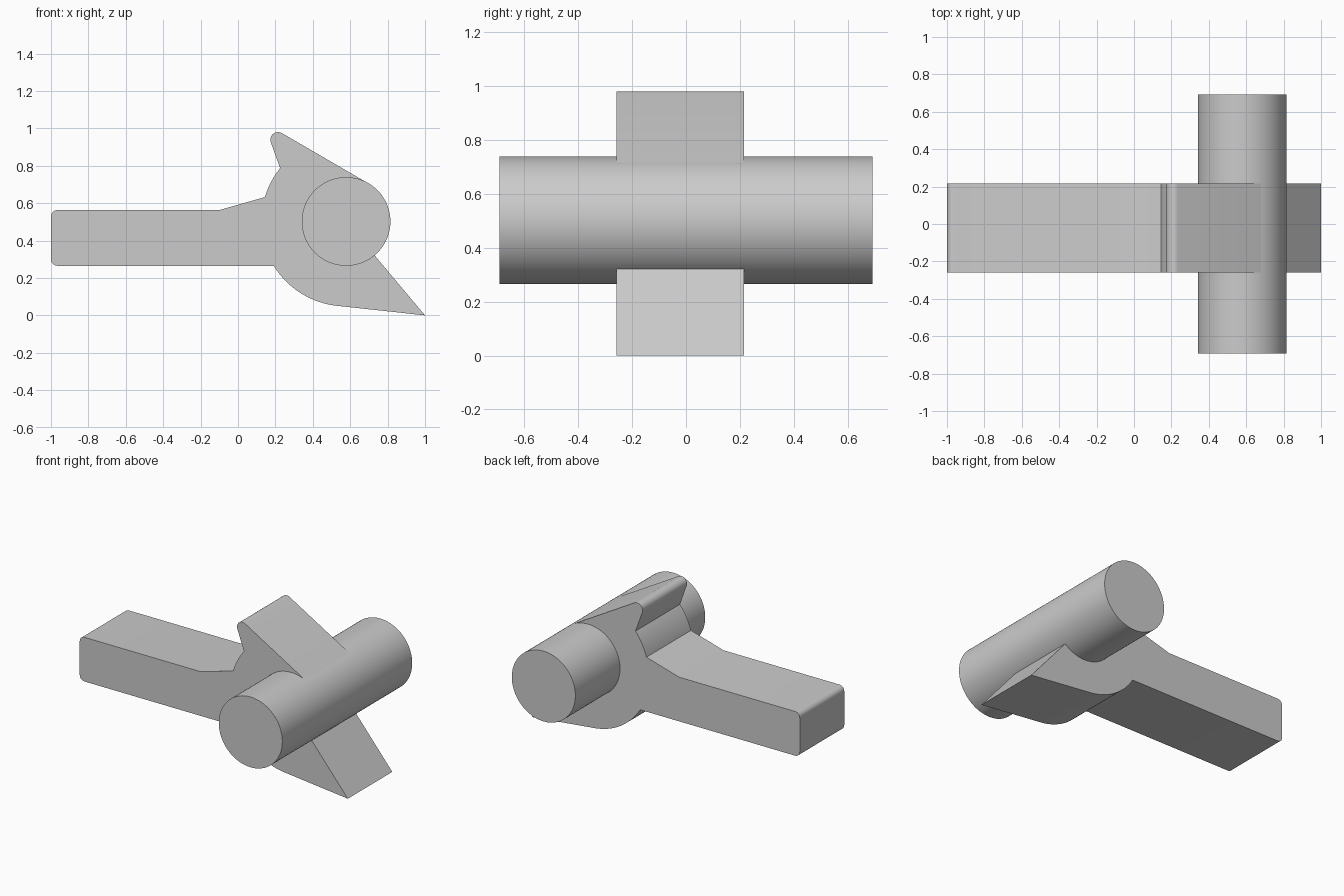
import bpy
import bmesh
from math import sin, cos, radians

cube = bpy.data.objects.get("Cube")
if cube:
    bpy.data.objects.remove(cube)

AXIS = (0.578, 0.502)      # pin centre in x, z
PIN_R, HUB_R = 0.237, 0.4535

# Single plain grey
grey = bpy.data.materials.new("plain grey")
grey.use_nodes = True
grey.diffuse_color = (0.6, 0.6, 0.6, 1)
grey.node_tree.nodes["Principled BSDF"].inputs["Base Color"].default_value = grey.diffuse_color


def arc(centre, r, start, end, n):
    """Points on an arc in the x-z plane, angles in degrees."""
    angles = [radians(start + (end - start) * i / n) for i in range(n + 1)]
    return [(centre[0] + r * cos(a), centre[1] + r * sin(a)) for a in angles]


def extrude_profile(name, points, y0, y1):
    """Solid made by sweeping an x-z outline along y."""
    bm = bmesh.new()
    face = bm.faces.new([bm.verts.new((x, y0, z)) for x, z in points])
    result = bmesh.ops.extrude_face_region(bm, geom=[face])
    moved = [v for v in result["geom"] if isinstance(v, bmesh.types.BMVert)]
    bmesh.ops.translate(bm, verts=moved, vec=(0, y1 - y0, 0))
    bmesh.ops.recalc_face_normals(bm, faces=bm.faces)
    mesh = bpy.data.meshes.new(name)
    bm.to_mesh(mesh)
    bm.free()
    mesh.materials.append(grey)
    obj = bpy.data.objects.new(name, mesh)
    bpy.context.collection.objects.link(obj)
    bpy.ops.object.select_all(action="DESELECT")
    obj.select_set(True)
    bpy.context.view_layer.objects.active = obj
    bpy.ops.object.shade_smooth_by_angle(angle=radians(20))
    return obj


# Lever outline, counter-clockwise from the lower handle corner
outline = arc((-0.965, 0.3), 0.035, 180, 270, 8)            # handle end, lower
outline += arc(AXIS, HUB_R, 211.5, 263.74, 24)              # hub underside
outline += [(1.0, 0.0)]                                     # pointed claw
outline += arc(AXIS, PIN_R - 0.001, -49.95, 60, 32)         # hidden behind pin
outline += arc((0.214, 0.939), 0.041, 60, 199, 14)          # rounded horn tip
outline += arc(AXIS, HUB_R, 141.1, 163.3, 12)               # hub neck
outline += [(-0.1, 0.563)]                                  # wedge into handle
outline += arc((-0.965, 0.528), 0.035, 90, 180, 8)          # handle end, upper
extrude_profile("lever", outline, -0.258, 0.216)

# Cross pin
extrude_profile("cross_pin", arc(AXIS, PIN_R, 0, 360, 96)[:-1], -0.692, 0.692)
